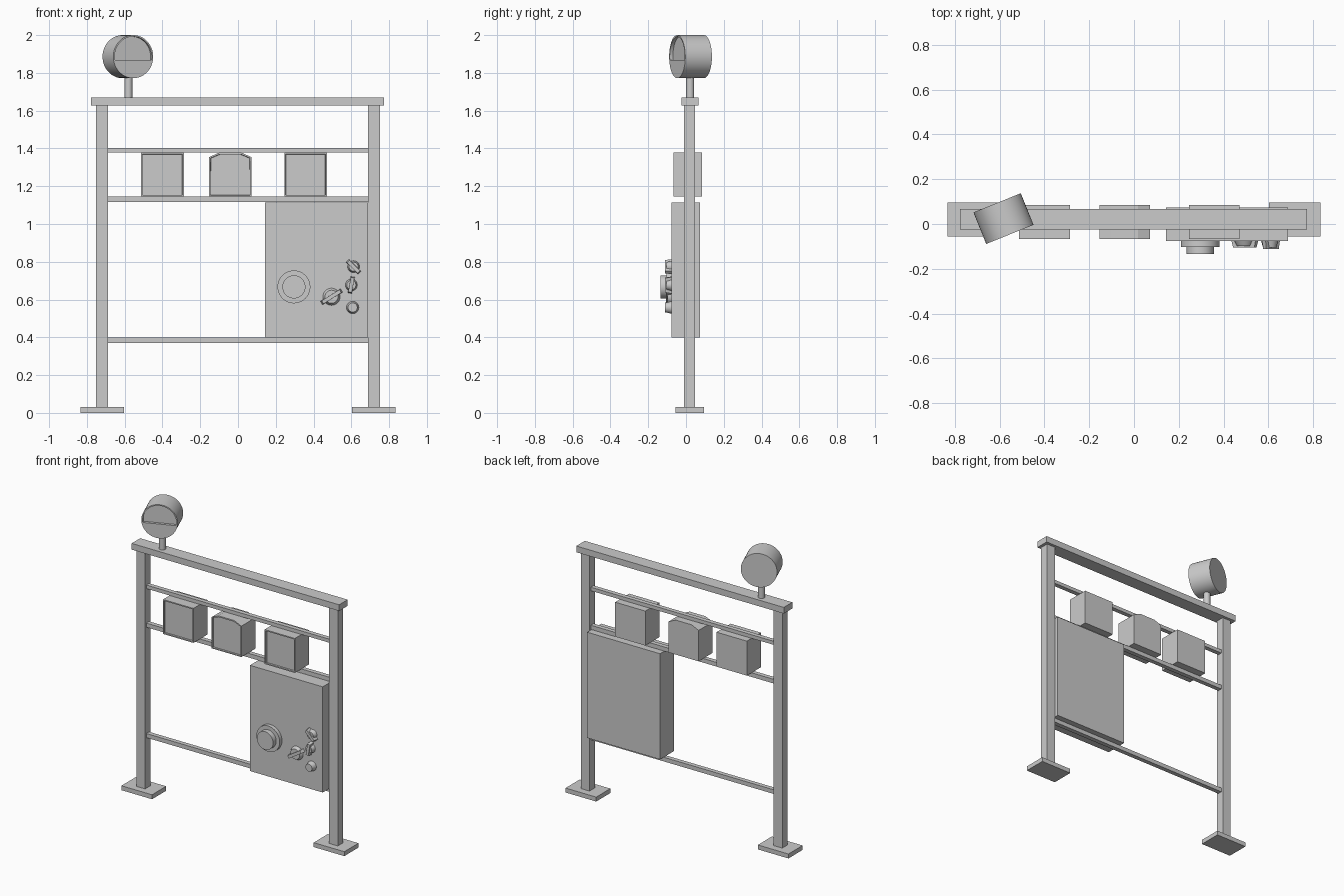
import bpy, bmesh
from math import sin, cos, pi, radians
from mathutils import Matrix, Vector

if "Cube" in bpy.data.objects:
    bpy.data.objects.remove(bpy.data.objects["Cube"])


def prism(name, pts, y0, y1, inset=0, recess=0, taper=1.0, smooth=False):
    """Extrude an (x, z) outline from front y0 to back y1; optional recessed or tapered front."""
    n = len(pts)
    cx, cz = sum(p[0] for p in pts) / n, sum(p[1] for p in pts) / n
    bm = bmesh.new()
    front = [bm.verts.new((cx + (x - cx) * taper, y0, cz + (z - cz) * taper)) for x, z in pts]
    back = [bm.verts.new((x, y1, z)) for x, z in pts]
    face = bm.faces.new(front)
    bm.faces.new(back[::-1])
    for i in range(n):
        j = (i + 1) % n
        bm.faces.new((front[j], front[i], back[i], back[j]))
    bmesh.ops.recalc_face_normals(bm, faces=bm.faces)
    if inset:
        bmesh.ops.inset_region(bm, faces=[face], thickness=inset)
        bmesh.ops.inset_region(bm, faces=[face], thickness=0.002)
        bmesh.ops.translate(bm, verts=face.verts, vec=(0, recess, 0))
    me = bpy.data.meshes.new(name)
    bm.to_mesh(me)
    bm.free()
    ob = bpy.data.objects.new(name, me)
    bpy.context.collection.objects.link(ob)
    if smooth:
        shade(ob)
    return ob


def activate(ob):
    bpy.ops.object.select_all(action='DESELECT')
    ob.select_set(True)
    bpy.context.view_layer.objects.active = ob


def shade(ob):
    activate(ob)
    bpy.ops.object.shade_smooth_by_angle(angle=radians(35))


def box(name, x0, x1, y0, y1, z0, z1, **kw):
    return prism(name, [(x0, z0), (x1, z0), (x1, z1), (x0, z1)], y0, y1, **kw)


def circle(x, z, r, n=48):
    return [(x + r * cos(2 * pi * i / n), z + r * sin(2 * pi * i / n)) for i in range(n)]


# Frame: feet, posts, top beam, rails
for side, s in (("left", -1), ("right", 1)):
    xs = sorted((s * 0.604, s * 0.833))
    box(side + "_foot", *xs, -0.055, 0.096, 0, 0.03)
    xs = sorted((s * 0.688, s * 0.753))
    box(side + "_post", *xs, -0.01, 0.048, 0.03, 1.63)
box("top_beam", -0.778, 0.773, -0.024, 0.067, 1.628, 1.67)
for name, z0, z1 in (("upper_rail", 1.378, 1.402), ("middle_rail", 1.117, 1.145), ("lower_rail", 0.371, 0.399)):
    box(name, -0.69, 0.69, 0.004, 0.034, z0, z1)

# Control cabinet
box("cabinet", 0.143, 0.687, -0.077, 0.073, 0.399, 1.113)

# Three meter boxes with recessed fronts
for name, x0, x1 in (("left_meter_box", -0.514, -0.287), ("right_meter_box", 0.245, 0.471)):
    box(name, x0, x1, -0.066, 0.084, 1.145, 1.378, inset=0.011, recess=0.01)
prism("middle_meter_box",
      [(-0.153, 1.145), (0.071, 1.145), (0.071, 1.354), (0.018, 1.378), (-0.1, 1.378), (-0.153, 1.354)],
      -0.066, 0.084, inset=0.009, recess=0.01)

# Large stepped dial
prism("dial_base", circle(0.296, 0.667, 0.087), -0.102, -0.076, smooth=True)
prism("dial_knob", circle(0.296, 0.667, 0.061), -0.135, -0.101, smooth=True)

# Switch knobs: tapered hub with an angled grip bar
for i, (x, z, r, half, angle, front) in enumerate((
        (0.495, 0.615, 0.046, 0.063, 32, -0.106),
        (0.6, 0.677, 0.032, 0.044, 80, -0.112),
        (0.612, 0.774, 0.032, 0.045, -45, -0.112))):
    prism(f"switch_hub_{i + 1}", circle(x, z, r, 24), front + 0.008, -0.076, taper=0.75, smooth=True)
    bar = box(f"switch_grip_{i + 1}", -half, half, front, -0.076, -0.011, 0.011, taper=0.88)
    bar.matrix_world = Matrix.Translation((x, 0, z)) @ Matrix.Rotation(-radians(angle), 4, 'Y')
prism("push_button", circle(0.607, 0.558, 0.033, 24), -0.112, -0.076, taper=0.75, smooth=True)

# Lamp on a short pole, its upper front half recessed
pole = bpy.ops.mesh.primitive_cylinder_add(vertices=24, radius=0.021, depth=0.13, location=(-0.58, 0.022, 1.73))
bpy.context.object.name = "lamp_pole"
shade(bpy.context.object)
lamp = prism("lamp_drum", circle(0, 0, 0.114, 64), -0.076, 0.076)
a = radians(-9.5)
arc = [a + (pi - 2 * a) * i / 40 for i in range(41)]
cutter = prism("lamp_recess_cutter", [(0.106 * cos(t), 0.106 * sin(t)) for t in arc], -0.1, -0.058)
cutter.hide_render = True
mod = lamp.modifiers.new("recess", 'BOOLEAN')
mod.operation = 'DIFFERENCE'
mod.solver = 'EXACT'
mod.object = cutter
activate(lamp)
bpy.ops.object.modifier_apply(modifier=mod.name)
bpy.data.objects.remove(cutter, do_unlink=True)
shade(lamp)
lamp.location = (-0.583, 0.024, 1.886)
lamp.rotation_euler = (0, 0, radians(22))
